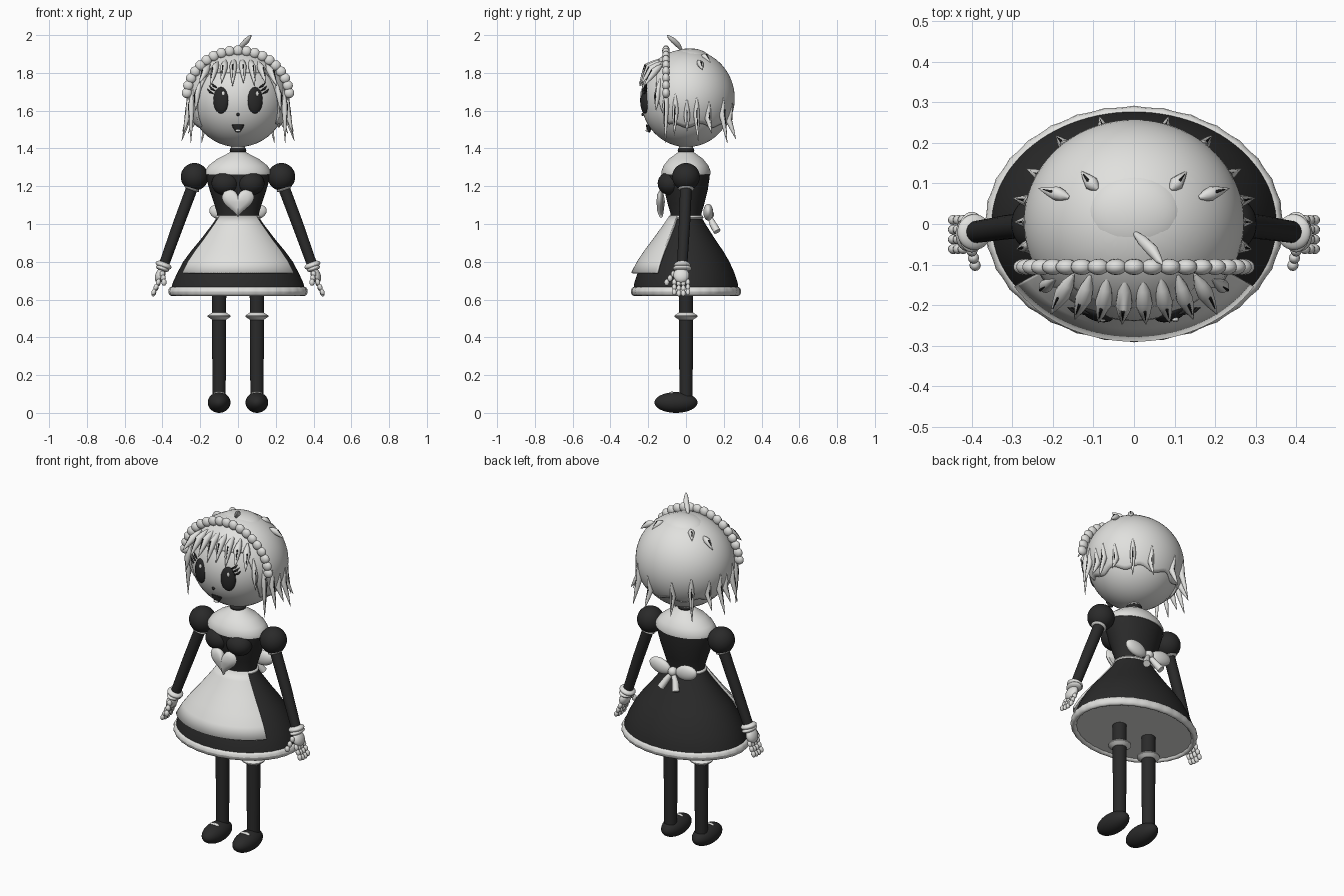
import bpy, bmesh, math
from math import sin, cos, pi, radians, sqrt
from mathutils import Vector as V

if "Cube" in bpy.data.objects:
    bpy.data.objects.remove(bpy.data.objects["Cube"])

def material(name, r, g, b):
    m = bpy.data.materials.new(name)
    m.use_nodes = True
    m.diffuse_color = (r, g, b, 1)
    bsdf = next(n for n in m.node_tree.nodes if n.type == 'BSDF_PRINCIPLED')
    bsdf.inputs["Base Color"].default_value = (r, g, b, 1)
    return m

LIGHT = material("soft white", 0.75, 0.75, 0.73)
DARK = material("charcoal black", 0.023, 0.023, 0.023)
made = []

def finish(name, bm, mat):
    bmesh.ops.recalc_face_normals(bm, faces=bm.faces)
    me = bpy.data.meshes.new(name)
    bm.to_mesh(me)
    bm.free()
    me.materials.append(mat)
    ob = bpy.data.objects.new(name, me)
    bpy.context.collection.objects.link(ob)
    made.append(ob)
    return ob

def loft(name, rings, mat, closed=True, caps=True):
    """Skin a list of equally long rings of points."""
    bm = bmesh.new()
    vs = [[bm.verts.new(p) for p in ring] for ring in rings]
    n = len(rings[0])
    for a, b in zip(vs, vs[1:]):
        for i in range(n if closed else n - 1):
            j = (i + 1) % n
            bm.faces.new((a[i], a[j], b[j], b[i]))
    if caps and closed:
        bm.faces.new(vs[0])
        bm.faces.new(vs[-1])
    return finish(name, bm, mat)

def ball(name, loc, size, mat, turn=(0, 0, 0), seg=32):
    bm = bmesh.new()
    bmesh.ops.create_uvsphere(bm, u_segments=seg, v_segments=seg // 2, radius=1)
    ob = finish(name, bm, mat)
    ob.location = loc
    ob.scale = size if isinstance(size, tuple) else (size,) * 3
    ob.rotation_euler = [radians(t) for t in turn]
    return ob

def tube(name, pts, radii, mat, sides=12):
    """Round tapered limb through points."""
    pts = [V(p) for p in pts]
    rings = []
    for i, (p, r) in enumerate(zip(pts, radii)):
        d = (pts[min(i + 1, len(pts) - 1)] - pts[max(i - 1, 0)]).normalized()
        u = d.cross(V((0.3, 1, 0.1))).normalized()
        w = d.cross(u)
        rings.append([p + r * (cos(t) * u + sin(t) * w)
                      for t in (2 * pi * k / sides for k in range(sides))])
    return loft(name, rings, mat)

def lathe(name, profile, mat, span=None, wave=0, caps=True, centre=(0, 0)):
    """Oval turned form from (half width, half depth, height) rows; angle 0 is the front."""
    n = 96
    angs = [2 * pi * i / n for i in range(n)] if span is None else \
           [radians(span) * (2 * i / n - 1) for i in range(n + 1)]
    rings = [[V((centre[0] + (rx + wave * cos(32 * a)) * sin(a),
                 centre[1] - (ry + wave * cos(32 * a)) * cos(a), z)) for a in angs]
             for rx, ry, z in profile]
    return loft(name, rings, mat, span is None, caps)

def ring(name, rx, ry, z, t, mat, h=None, wave=0, centre=(0, 0)):
    """Rounded oval band."""
    h = h or t
    prof = [(rx + t * cos(a), ry + t * sin(pi / 2 - a), z + h * sin(a))
            for a in (2 * pi * k / 12 for k in range(13))]
    return lathe(name, prof, mat, wave=wave, caps=False, centre=centre)

# head and neck
HC, HR = V((0, 0.005, 1.665)), (0.272, 0.253, 0.26)
ball("head", HC, (0.256, 0.245, 0.258), LIGHT, seg=48)
lathe("neck", [(0.036, 0.036, 1.33), (0.036, 0.036, 1.42)], LIGHT)
ring("choker", 0.036, 0.036, 1.39, 0.008, DARK, 0.012)

# hair shell: open over the face, ragged edge behind
def edge(a):
    f = min(max((abs(a) - 0.75) / 0.35, 0), 1)
    return radians(58 + 66 * f + f * 3 * sin(9 * a))
N = 96
angs = [2 * pi * i / N - pi for i in range(N)]
shell = [[HC + V((HR[0] * sin(edge(a) * t) * sin(a), -HR[1] * sin(edge(a) * t) * cos(a),
                  HR[2] * cos(edge(a) * t))) for a in angs]
         for t in (max(k / 24, 0.002) for k in range(25))]
hair = loft("hair_shell", shell, LIGHT, caps=False)
hair.modifiers.new("thickness", 'SOLIDIFY').thickness = 0.012
ball("hair_crown", (0, 0.02, 1.868), (0.13, 0.11, 0.062), LIGHT)

def lock(name, start, mid, tip, width):
    """Leaf shaped strand with a dark parting line."""
    s, m, t = V(start), V(mid), V(tip)
    tube(name, [s, s.lerp(m, 0.5), m, m.lerp(t, 0.5), t],
         [0.004, width * 0.75, width, width * 0.6, 0.001], LIGHT, 10)
    out = ((m - HC) * V((1, 1, 0.6))).normalized() * width * 0.93
    tube(name + "_line", [s.lerp(m, 0.6) + out * 0.85, m + out, m.lerp(t, 0.6) + out * 0.55],
         [0.001, 0.004, 0.001], DARK, 6)

def on_hair(deg, z, k=1.0):
    a = radians(deg)
    r = sqrt(max(0, 1 - ((z - HC.z) / HR[2]) ** 2)) * k
    return V((HR[0] * r * sin(a), HC.y - HR[1] * r * cos(a), z))

# fringe
for i in range(8):
    u = (i - 3.5) / 3.5
    lock("fringe_lock", (0.15 * u, -0.125, 1.875 - 0.03 * u * u),
         (0.175 * u, -0.20 + 0.03 * u * u, 1.835 - 0.03 * u * u),
         (0.205 * u, -0.248 + 0.025 * u * u, 1.745 - 0.015 * (i % 2)), 0.021)

# hanging locks round the sides and back: angle, top, tip height, tip flare
for deg, top, low, k in ((52, 1.77, 1.60, 1.05), (64, 1.72, 1.43, 1.02), (76, 1.69, 1.47, 1.10),
                         (90, 1.66, 1.49, 1.08), (102, 1.67, 1.44, 1.12), (118, 1.65, 1.48, 1.10),
                         (140, 1.67, 1.43, 1.10), (163, 1.64, 1.45, 1.07)):
    for s in (-1, 1):
        tip = on_hair(s * deg, HC.z, k)
        tip.z = low
        lock("side_lock", on_hair(s * deg, top, 0.99),
             on_hair(s * deg, top - 0.09, 1.02), tip, 0.017)

# short tufts on the crown
for s in (-1, 1):
    lock("crown_tuft", (s * 0.09, 0.085, 1.895), (s * 0.105, 0.10, 1.885), (s * 0.13, 0.13, 1.855), 0.018)
    lock("crown_tuft", (s * 0.16, 0.065, 1.865), (s * 0.19, 0.075, 1.85), (s * 0.235, 0.088, 1.815), 0.018)
tube("top_curl", [(0, -0.02, 1.915), (0.02, -0.04, 1.945), (0.045, -0.065, 1.97), (0.062, -0.09, 1.99), (0.07, -0.1, 2.0)],
     [0.005, 0.013, 0.015, 0.009, 0.001], LIGHT)

# beaded headband
for i in range(19):
    a = radians(-85 + 170 * i / 18)
    ball("headband_bead", (0.272 * sin(a), -0.106, 1.672 + 0.247 * cos(a)), (0.027, 0.02, 0.027), LIGHT, (0, math.degrees(a), 0), 16)

# face
for s in (-1, 1):
    ball("eye", (s * 0.09, -0.218, 1.655), (0.042, 0.022, 0.07), DARK, (0, 0, s * 18))
    ball("eye_glint", (s * 0.09 + 0.012, -0.236, 1.69), (0.009, 0.006, 0.014), LIGHT, seg=12)
    for k in range(3):
        x, z = 0.112 + 0.01 * k, 1.722 - 0.016 * k
        tube("eyelash", [(s * x, -0.222, z), (s * (x + 0.018), -0.213, z + 0.01), (s * (x + 0.032), -0.206, z + 0.027)],
             [0.003, 0.006, 0.001], DARK, 8)
ball("nose", (0, -0.229, 1.58), (0.009, 0.008, 0.008), DARK, seg=12)
tube("mouth", [(0, -0.194, 1.528), (0, -0.194, 1.51), (0, -0.188, 1.485)], [0.034, 0.027, 0.01], DARK, 20).modifiers.new("soft", 'BEVEL').width = 0.004
made[-1].scale = (1, 0.5, 1)
made[-1].location.y = -0.099
ball("tongue", (0, -0.206, 1.495), (0.014, 0.008, 0.007), LIGHT, seg=12)

# shoulders and bodice
lathe("shoulders", [(0.036, 0.036, 1.385), (0.06, 0.055, 1.37), (0.11, 0.09, 1.345), (0.155, 0.118, 1.31),
                    (0.175, 0.13, 1.28), (0.176, 0.13, 1.262)], LIGHT)
lathe("bodice", [(0.172, 0.127, 1.268), (0.168, 0.124, 1.24), (0.15, 0.115, 1.18), (0.127, 0.098, 1.11),
                 (0.112, 0.083, 1.06), (0.108, 0.08, 1.02)], DARK)
for s in (-1, 1):
    ball("bust", (s * 0.068, -0.085, 1.215), (0.072, 0.065, 0.062), DARK)
ring("waistband", 0.11, 0.082, 1.035, 0.01, LIGHT)

# chest heart
hp = [(0.085 * sin(t) ** 3, (13 * cos(t) - 5 * cos(2 * t) - 2 * cos(3 * t) - cos(4 * t)) * 0.0052)
      for t in (2 * pi * k / 48 for k in range(48))]
loft("heart", [[V((x * k, -0.132 + y, 1.12 + z * k)) for x, z in hp]
               for k, y in ((0.05, -0.024), (0.6, -0.02), (0.9, -0.01), (1, 0), (0.9, 0.01), (0.05, 0.02))], LIGHT)

# back bow
for s in (-1, 1):
    ball("bow_loop", (s * 0.085, 0.118, 1.062), (0.068, 0.026, 0.043), LIGHT, (0, -s * 12, 0))
    tube("bow_tail", [(0, 0.12, 1.05), (s * 0.03, 0.142, 1.0), (s * 0.05, 0.165, 0.96)], [0.01, 0.018, 0.02], LIGHT)
ball("bow_knot", (0, 0.122, 1.05), 0.026, LIGHT)

# skirt, petticoat and apron
SKIRT = [(0.108, 0.08, 1.04), (0.135, 0.103, 1.0), (0.2, 0.157, 0.915), (0.25, 0.198, 0.855),
         (0.29, 0.23, 0.8), (0.322, 0.257, 0.74), (0.345, 0.273, 0.69), (0.357, 0.28, 0.645)]
lathe("skirt", SKIRT, DARK, caps=False)
ring("skirt_trim", 0.35, 0.273, 0.643, 0.017, LIGHT, 0.024, wave=0.002)
lathe("petticoat", [(0.352, 0.275, 0.632), (0.2, 0.16, 0.65), (0.05, 0.04, 0.66)], LIGHT, wave=0.001)
apron = lathe("apron", [(rx + 0.004 + 0.06 * (1.04 - z), ry + 0.004 + 0.08 * (1.04 - z), z) for rx, ry, z in SKIRT[:6]],
              LIGHT, span=58)
apron.modifiers.new("thickness", 'SOLIDIFY').thickness = 0.012
made[-1].modifiers[0].offset = 0

for s in (-1, 1):
    # sleeves and arms
    ball("puff_sleeve", (s * 0.23, 0, 1.25), 0.073, DARK)
    ball("sleeve_band", (s * 0.245, 0, 1.187), (0.042, 0.042, 0.012), LIGHT, (0, -s * 20, 0))
    tube("arm", [(s * 0.24, 0, 1.2), (s * 0.315, -0.008, 1.0), (s * 0.392, -0.02, 0.785)], [0.031, 0.03, 0.027], DARK, 20)
    # cuffs and hands
    ball("cuff", (s * 0.394, -0.02, 0.782), (0.044, 0.044, 0.02), LIGHT, (0, -s * 20, 0))
    ball("cuff_frill", (s * 0.4, -0.02, 0.765), (0.036, 0.05, 0.016), LIGHT, (0, -s * 20, 0))
    ball("palm", (s * 0.412, -0.025, 0.728), (0.026, 0.042, 0.042), LIGHT, (0, -s * 20, 0))
    for k in range(4):
        y = -0.062 + 0.024 * k
        for j in range(3):
            ball("finger_joint", (s * (0.422 + 0.012 * j), y, 0.692 - 0.026 * j - (0.006 if k in (1, 2) else 0)),
                 (0.0125, 0.0125, 0.018), LIGHT, (0, -s * 20, 0), 12)
    for j in range(3):
        ball("thumb_joint", (s * (0.4 - 0.004 * j), -0.066 - 0.018 * j, 0.735 - 0.022 * j), (0.014, 0.014, 0.018), LIGHT, seg=12)
    # legs, garters and shoes
    tube("leg", [(s * 0.1, 0, 0.06), (s * 0.1, 0, 0.35), (s * 0.1, 0, 0.67)], [0.034, 0.037, 0.038], DARK, 24)
    lathe("garter", [(r, r, 0.512 + z) for r, z in ((0.036, 0.02), (0.045, 0.014), (0.061, 0.003),
                                                    (0.061, -0.003), (0.045, -0.014), (0.036, -0.02))],
          LIGHT, centre=(s * 0.1, 0))
    ball("shoe", (s * 0.1, -0.053, 0.055), (0.06, 0.114, 0.055), DARK)
    ball("shoe_strap", (s * 0.1, -0.075, 0.104), (0.03, 0.012, 0.009), LIGHT, seg=16)

# smooth shading with sharp edges kept
for ob in made:
    ob.select_set(True)
bpy.context.view_layer.objects.active = made[0]
bpy.ops.object.shade_smooth_by_angle(angle=radians(45))
